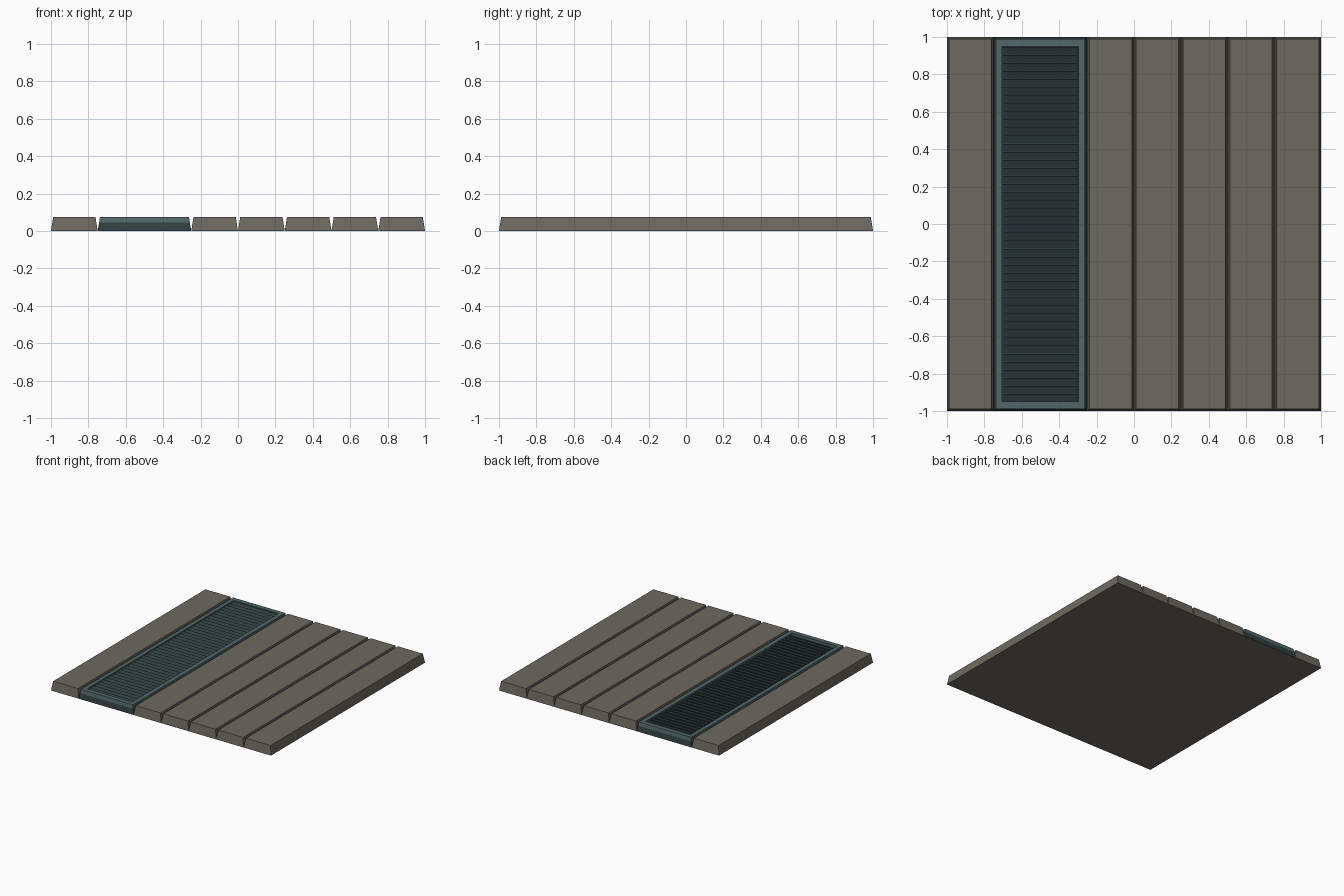
import bpy, bmesh

if "Cube" in bpy.data.objects:
    bpy.data.objects.remove(bpy.data.objects["Cube"])

H = 0.075      # tile height
T = 0.012      # taper of the sides from bottom to top
SPLIT = 0.045  # height where the grate frame sits on its dark tray


def material(name, rgb):
    m = bpy.data.materials.new(name)
    m.diffuse_color = (*rgb, 1)
    m.use_nodes = True
    m.node_tree.nodes["Principled BSDF"].inputs["Base Color"].default_value = m.diffuse_color
    return m


PLANK = material("warm grey", (0.155, 0.143, 0.115))
FRAME = material("light teal", (0.082, 0.135, 0.135))
DARK = material("dark teal", (0.030, 0.050, 0.050))


def make(name, bm, *mats):
    bmesh.ops.recalc_face_normals(bm, faces=bm.faces)
    me = bpy.data.meshes.new(name)
    bm.to_mesh(me)
    bm.free()
    for m in mats:
        me.materials.append(m)
    ob = bpy.data.objects.new(name, me)
    bpy.context.collection.objects.link(ob)
    return ob


def ring(bm, x0, x1, y0, y1, z):
    return [bm.verts.new(p) for p in ((x0, y0, z), (x1, y0, z), (x1, y1, z), (x0, y1, z))]


def bridge(bm, a, b):
    return [bm.faces.new((a[i], a[(i + 1) % 4], b[(i + 1) % 4], b[i])) for i in range(4)]


def outer(bm, x0, x1, z):
    t = T * z / H
    return ring(bm, x0 + t, x1 - t, -1 + t, 1 - t, z)


# tapered planks, leaving V-shaped seams between them
for i, x in enumerate((-1, -0.25, 0, 0.25, 0.5, 0.75)):
    bm = bmesh.new()
    a, b = outer(bm, x, x + 0.25, 0), outer(bm, x, x + 0.25, H)
    bridge(bm, a, b)
    bm.faces.new(a)
    bm.faces.new(b)
    make(f"plank_{i + 1}", bm, PLANK)

# dark tray under the grate, underside in plank colour
X0, X1 = -0.75, -0.25
IN = (-0.705, -0.298, -0.95, 0.95)
bm = bmesh.new()
a, b = outer(bm, X0, X1, 0), outer(bm, X0, X1, SPLIT)
bridge(bm, a, b)
bm.faces.new(a).material_index = 1
bm.faces.new(b)
make("grate_tray", bm, DARK, PLANK)

# light frame with a rectangular opening
bm = bmesh.new()
a, b = outer(bm, X0, X1, SPLIT), outer(bm, X0, X1, H)
c, d = ring(bm, *IN, H), ring(bm, *IN, SPLIT)
for p, q in ((a, b), (b, c), (c, d), (d, a)):
    bridge(bm, p, q)
make("grate_frame", bm, FRAME)

# row of tilted louvre slats inside the opening
N = 44
pitch = (IN[3] - IN[2]) / N
bm = bmesh.new()
for i in range(N):
    y = IN[2] + i * pitch
    profile = ((y, SPLIT), (y + pitch * 0.93, SPLIT), (y + pitch * 0.93, 0.068), (y, 0.052))
    l, r = ([bm.verts.new((x, py, pz)) for py, pz in profile] for x in IN[:2])
    bridge(bm, l, r)
    bm.faces.new(l)
    bm.faces.new(r)
make("grate_slats", bm, DARK)
